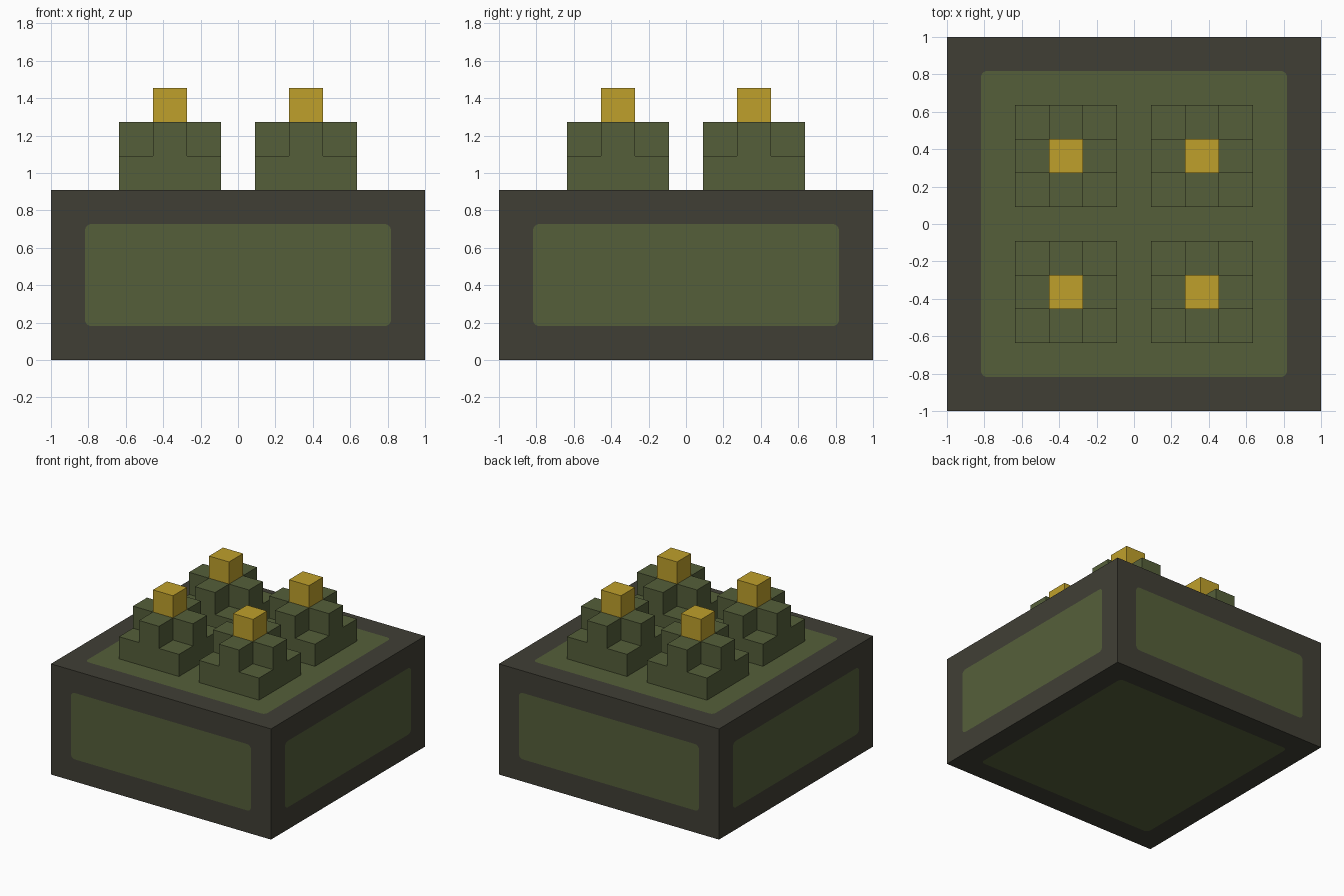
import bpy, bmesh, math
from mathutils import Vector

cube = bpy.data.objects.get("Cube")
if cube:
    bpy.data.objects.remove(cube, do_unlink=True)

U = 2 / 11                     # block unit: base is 11 x 11 x 5 units
HALF, HEIGHT = 1.0, 5 * U
RADIUS, ARC = 0.035, 6         # rounded panel corners


def material(name, rgb):
    lin = [((c / 255 + 0.055) / 1.055) ** 2.4 for c in rgb] + [1.0]
    m = bpy.data.materials.new(name)
    m.use_nodes = True
    m.diffuse_color = lin
    bsdf = m.node_tree.nodes["Principled BSDF"]
    bsdf.inputs["Base Color"].default_value = lin
    bsdf.inputs["Roughness"].default_value = 0.8
    return m


frame_mat = material("dark frame", (64, 63, 53))
green_mat = material("olive green", (85, 95, 58))
gold_mat = material("gold", (191, 160, 43))


def finish(bm, name, mats, location=(0, 0, 0)):
    bmesh.ops.remove_doubles(bm, verts=bm.verts, dist=1e-5)
    mesh = bpy.data.meshes.new(name)
    bm.to_mesh(mesh)
    bm.free()
    for m in mats:
        mesh.materials.append(m)
    ob = bpy.data.objects.new(name, mesh)
    ob.location = location
    bpy.context.collection.objects.link(ob)
    return ob


def framed_side(bm, centre, u, v, hu, hv):
    """One box side: a border around a flush rounded panel."""
    def put(a, b):
        return bm.verts.new(centre + u * a + v * b)
    outer, arcs = [], []
    for i, (su, sv) in enumerate([(1, 1), (-1, 1), (-1, -1), (1, -1)]):
        outer.append(put(su * hu, sv * hv))
        cu, cv = su * (hu - U - RADIUS), sv * (hv - U - RADIUS)
        angles = [(i + k / ARC) * math.pi / 2 for k in range(ARC + 1)]
        arcs.append([put(cu + RADIUS * math.cos(t), cv + RADIUS * math.sin(t))
                     for t in angles])
    for i in range(4):
        j = (i + 1) % 4
        for a, b in zip(arcs[i], arcs[i][1:]):
            bm.faces.new((outer[i], b, a)).normal_flip()
        bm.faces.new((outer[i], outer[j], arcs[j][0], arcs[i][-1]))
    bm.faces.new([p for arc in arcs for p in arc]).material_index = 1


# Base box with a green panel set into each of its six sides
X, Y, Z = Vector((1, 0, 0)), Vector((0, 1, 0)), Vector((0, 0, 1))
mid, h = Z * HEIGHT / 2, HEIGHT / 2
bm = bmesh.new()
for u, v, n, hv, d in [(X, Z, -Y, h, HALF), (-X, Z, Y, h, HALF),
                       (Y, Z, X, h, HALF), (-Y, Z, -X, h, HALF),
                       (X, Y, Z, HALF, h), (X, -Y, -Z, HALF, h)]:
    framed_side(bm, mid + n * d, u, v, HALF, hv)
bmesh.ops.remove_doubles(bm, verts=bm.verts, dist=1e-5)
bmesh.ops.recalc_face_normals(bm, faces=bm.faces)
finish(bm, "base_box", [frame_mat, green_mat])


def block_shape(name, cells, mat, location):
    """Join unit cells, keeping only the exposed faces above the seat."""
    bm = bmesh.new()
    for c in cells:
        for axis in range(3):
            for s in (1, -1):
                n = Vector([s if k == axis else 0 for k in range(3)])
                if tuple(int(a + b) for a, b in zip(c, n)) in cells:
                    continue
                if n.z < 0 and c[2] == 0:
                    continue
                p = Vector((n.y, n.z, n.x))
                q = n.cross(p)
                o = Vector(c) + Z * 0.5 + n * 0.5
                bm.faces.new([bm.verts.new((o + (p * a + q * b) * 0.5) * U)
                              for a, b in ((1, 1), (-1, 1), (-1, -1), (1, -1))])
    bmesh.ops.remove_doubles(bm, verts=bm.verts, dist=1e-5)
    bmesh.ops.dissolve_limit(bm, angle_limit=0.01, verts=bm.verts, edges=bm.edges)
    return finish(bm, name, [mat], location)


# Four stepped studs: square foot, cross-shaped step, gold cube on top
span = (-1, 0, 1)
foot = {(x, y, 0) for x in span for y in span}
cross = {(x, y, 1) for x in span for y in span if x * y == 0}
for sx, side in ((1, "left"), (-1, "right")):
    for sy, end in ((-1, "front"), (1, "back")):
        x, y = sx * 2 * U, sy * 2 * U
        block_shape(f"stud_{end}_{side}", foot | cross, green_mat, (x, y, HEIGHT))
        block_shape(f"stud_cap_{end}_{side}", {(0, 0, 0)}, gold_mat,
                    (x, y, HEIGHT + 2 * U))
